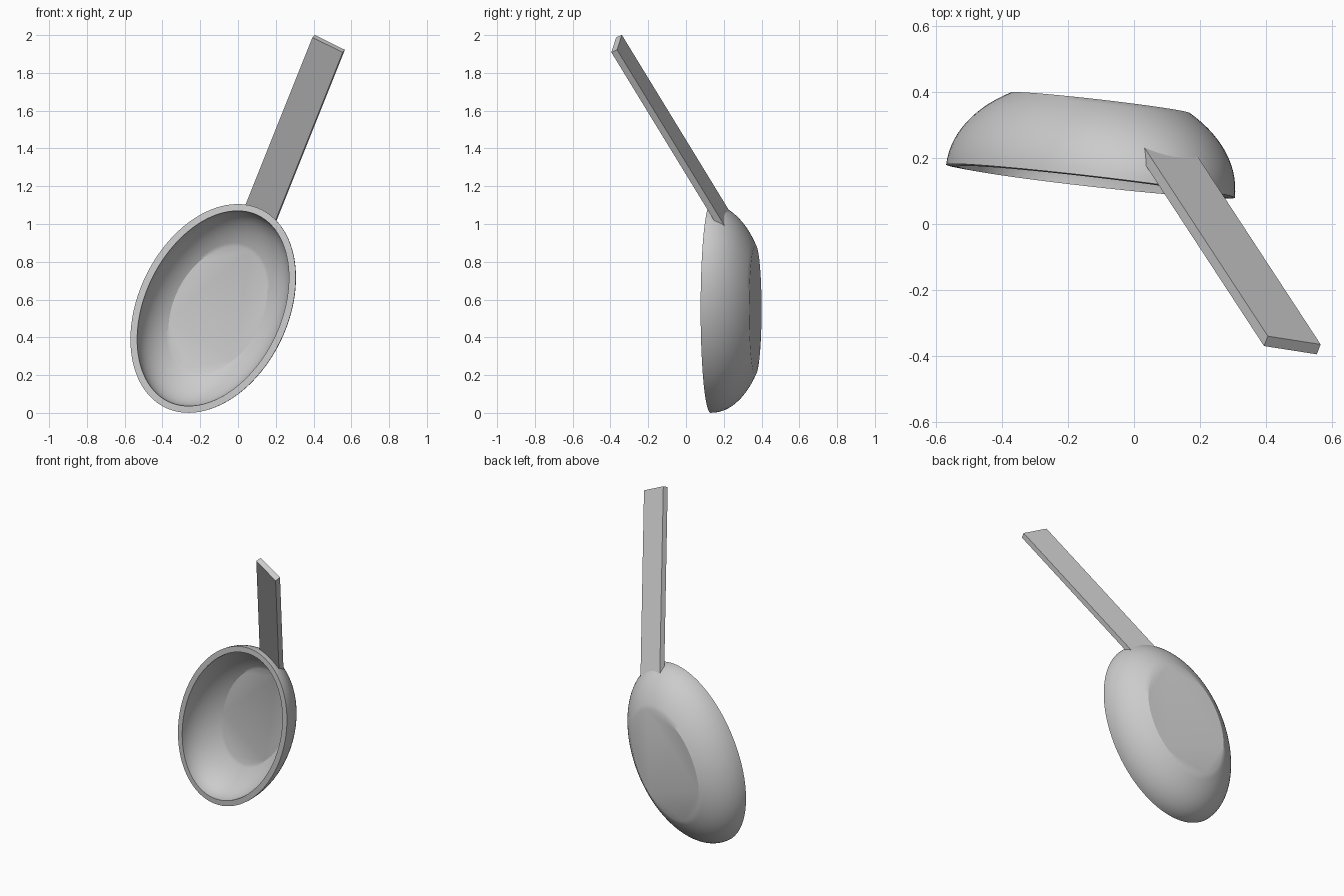
import bpy, bmesh
from math import sin, cos, pi, radians
from mathutils import Vector

if "Cube" in bpy.data.objects:
    bpy.data.objects.remove(bpy.data.objects["Cube"])

SEGS, RINGS = 96, 14
# Rim plane slopes (y per x, y per z) and the bowl's axes
SX, SZ = -0.126, 0.03
TILT = radians(25.8)
CENTRE = Vector((-0.132, 0.13, 0.553))


def in_plane(x, z):
    return Vector((x, SX * x + SZ * z, z))


LONG = in_plane(sin(TILT), cos(TILT)) * 0.583
SHORT = in_plane(cos(TILT), -sin(TILT)) * 0.396
DEEP = Vector((-SX, 1, -SZ)).normalized()


def add_object(name, bm):
    bmesh.ops.recalc_face_normals(bm, faces=bm.faces)
    mesh = bpy.data.meshes.new(name)
    bm.to_mesh(mesh)
    ob = bpy.data.objects.new(name, mesh)
    bpy.context.collection.objects.link(ob)
    return ob


def bowl_solid():
    """Truncated half ellipsoid, closed by a flat base and a rim cap."""
    bm = bmesh.new()
    rings = []
    for i in range(RINGS + 1):
        phi = radians(51.7) * i / RINGS
        mid = CENTRE + DEEP * 0.305 * sin(phi)
        rings.append([bm.verts.new(mid + cos(phi) * (LONG * cos(t) + SHORT * sin(t)))
                      for t in (2 * pi * k / SEGS for k in range(SEGS))])
    for a, b in zip(rings, rings[1:]):
        for k in range(SEGS):
            j = (k + 1) % SEGS
            bm.faces.new((a[k], a[j], b[j], b[k]))
    bm.faces.new(rings[-1])
    cap = bm.faces.new(rings[0])
    cap.material_index = 1
    return bm


# Solid used only to trim the handle against the bowl
bm = bowl_solid()
cutter = add_object("bowl_cutter", bm)
bm.free()
cutter.hide_render = True
cutter.hide_viewport = True

# Bowl: same shape opened at the rim and given a wall
bm = bowl_solid()
bmesh.ops.recalc_face_normals(bm, faces=bm.faces)
mesh_cap = [f for f in bm.faces if f.material_index == 1]
bmesh.ops.delete(bm, geom=mesh_cap, context='FACES_ONLY')
bowl = add_object("bowl", bm)
bm.free()
wall = bowl.modifiers.new("wall", 'SOLIDIFY')
wall.thickness = 0.036
wall.offset = -1
wall.use_even_offset = True

# Handle: flat bar from the tip down into the bowl wall
bm = bmesh.new()
tip = Vector((0.48, -0.3675, 1.955))
along = Vector((0.36, -0.55, 0.90))
width = Vector((0.16, -0.025, -0.0793))
thick = along.cross(width).normalized() * 0.035
corners = [(-.5, -.5), (.5, -.5), (.5, .5), (-.5, .5)]
ends = [[bm.verts.new(tip - along * s + width * u + thick * v) for u, v in corners]
        for s in (0, 1.06)]
for k in range(4):
    j = (k + 1) % 4
    bm.faces.new((ends[0][k], ends[0][j], ends[1][j], ends[1][k]))
bm.faces.new(ends[0])
bm.faces.new(ends[1])
handle = add_object("handle", bm)
bm.free()
trim = handle.modifiers.new("trim", 'BOOLEAN')
trim.operation = 'DIFFERENCE'
trim.object = cutter
trim.solver = 'EXACT'

# Smooth the bowl, keeping rim and base edges sharp
bpy.ops.object.select_all(action='DESELECT')
bowl.select_set(True)
bpy.context.view_layer.objects.active = bowl
bpy.ops.object.modifier_apply(modifier="wall")
bpy.ops.object.shade_smooth_by_angle(angle=radians(30))
